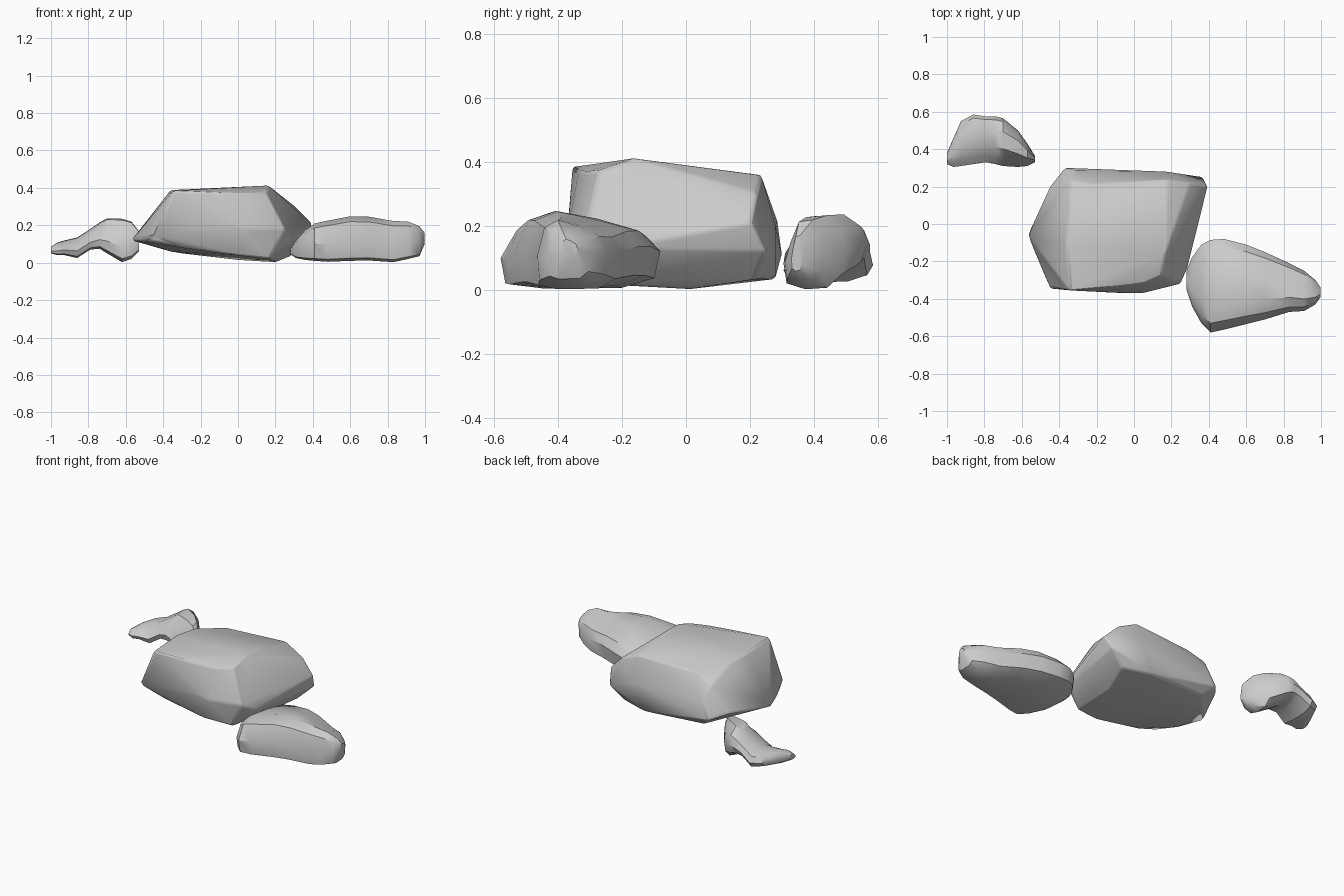
import bpy, bmesh

def finish(name, bm, bevel=0.0):
    bmesh.ops.recalc_face_normals(bm, faces=bm.faces)
    me = bpy.data.meshes.new(name)
    bm.to_mesh(me)
    bm.free()
    ob = bpy.data.objects.new(name, me)
    bpy.context.collection.objects.link(ob)
    if bevel:
        m = ob.modifiers.new("worn_edges", 'BEVEL')
        m.width, m.segments, m.limit_method = bevel, 2, 'ANGLE'
        m.angle_limit = 0.35
    bpy.ops.object.select_all(action='DESELECT')
    ob.select_set(True)
    bpy.context.view_layer.objects.active = ob
    bpy.ops.object.shade_smooth_by_angle(angle=0.6)
    return ob

def hull_rock(name, pts, bevel):
    bm = bmesh.new()
    for p in pts:
        bm.verts.new(p)
    bmesh.ops.convex_hull(bm, input=bm.verts)
    loose = [v for v in bm.verts if not v.link_faces]
    bmesh.ops.delete(bm, geom=loose, context='VERTS')
    return finish(name, bm, bevel)

def loft_rock(name, stations, section):
    # each station: x, front y, back y, bottom z, top z
    bm = bmesh.new()
    rings = [[bm.verts.new((x, y0 + u * (y1 - y0), z0 + v * (z1 - z0)))
              for u, v in section] for x, y0, y1, z0, z1 in stations]
    n = len(section)
    for a, b in zip(rings, rings[1:]):
        for i in range(n):
            j = (i + 1) % n
            bm.faces.new((a[i], a[j], b[j], b[i]))
    bm.faces.new(rings[0])
    bm.faces.new(rings[-1])
    return finish(name, bm)

# Large central boulder
hull_rock("large_boulder", [
    (-.345, -.355, .385), (-.345, .05, .375), (-.22, .21, .35), (-.34, .23, .3),
    (.08, -.14, .405), (.165, -.16, .413), (-.1, -.335, .375), (.05, -.315, .37),
    (.15, -.27, .375), (.18, .235, .36), (-.36, -.1, .388),
    (-.45, -.345, .14), (-.57, -.06, .12), (-.45, .2, .14), (-.5, -.2, .11),
    (-.05, -.37, .2), (.05, -.37, .18), (.25, -.32, .18), (.285, -.24, .13),
    (.395, .2, .21), (.37, .25, .12), (.3, .22, .305),
    (-.37, .3, .11), (-.32, .285, .22), (.17, .28, .2), (.1, .28, .035),
    (.2, 0, .002), (.28, .22, .035), (0, .1, .015), (.17, -.3, .02),
    (-.36, 0, .06), (-.3, .25, .05), (-.3, -.32, .08), (0, -.34, .04)], .016)

# Wedge shaped stone at front right
loft_rock("front_stone", [
    (.28, -.35, -.25, .045, .075),
    (.31, -.44, -.18, .025, .12),
    (.36, -.53, -.11, .015, .175),
    (.41, -.58, -.085, .01, .21),
    (.48, -.565, -.08, .005, .225),
    (.60, -.535, -.11, .01, .248),
    (.70, -.51, -.15, .012, .246),
    (.83, -.47, -.21, .003, .223),
    (.91, -.465, -.25, .02, .22),
    (.97, -.43, -.30, .035, .195),
    (.998, -.39, -.34, .10, .16)],
    [(0, .45), (.03, .06), (.25, 0), (.75, .01), (.96, .15), (1, .53),
     (.91, .74), (.6, .9), (.3, 1), (.1, .88)])

# Small saddle shaped stone at back left
loft_rock("back_stone", [
    (-1.0, .32, .38, .05, .085),
    (-.965, .305, .46, .04, .108),
    (-.925, .31, .55, .04, .12),
    (-.86, .32, .585, .025, .135),
    (-.79, .33, .575, .07, .18),
    (-.74, .32, .575, .075, .215),
    (-.70, .31, .565, .05, .237),
    (-.62, .305, .5, .003, .235),
    (-.57, .31, .43, .02, .22),
    (-.53, .33, .365, .06, .17)],
    [(0, .35), (.05, .08), (.35, 0), (.7, .02), (.93, .2), (1, .48),
     (.93, .8), (.72, 1), (.36, .97), (.14, .65)])
